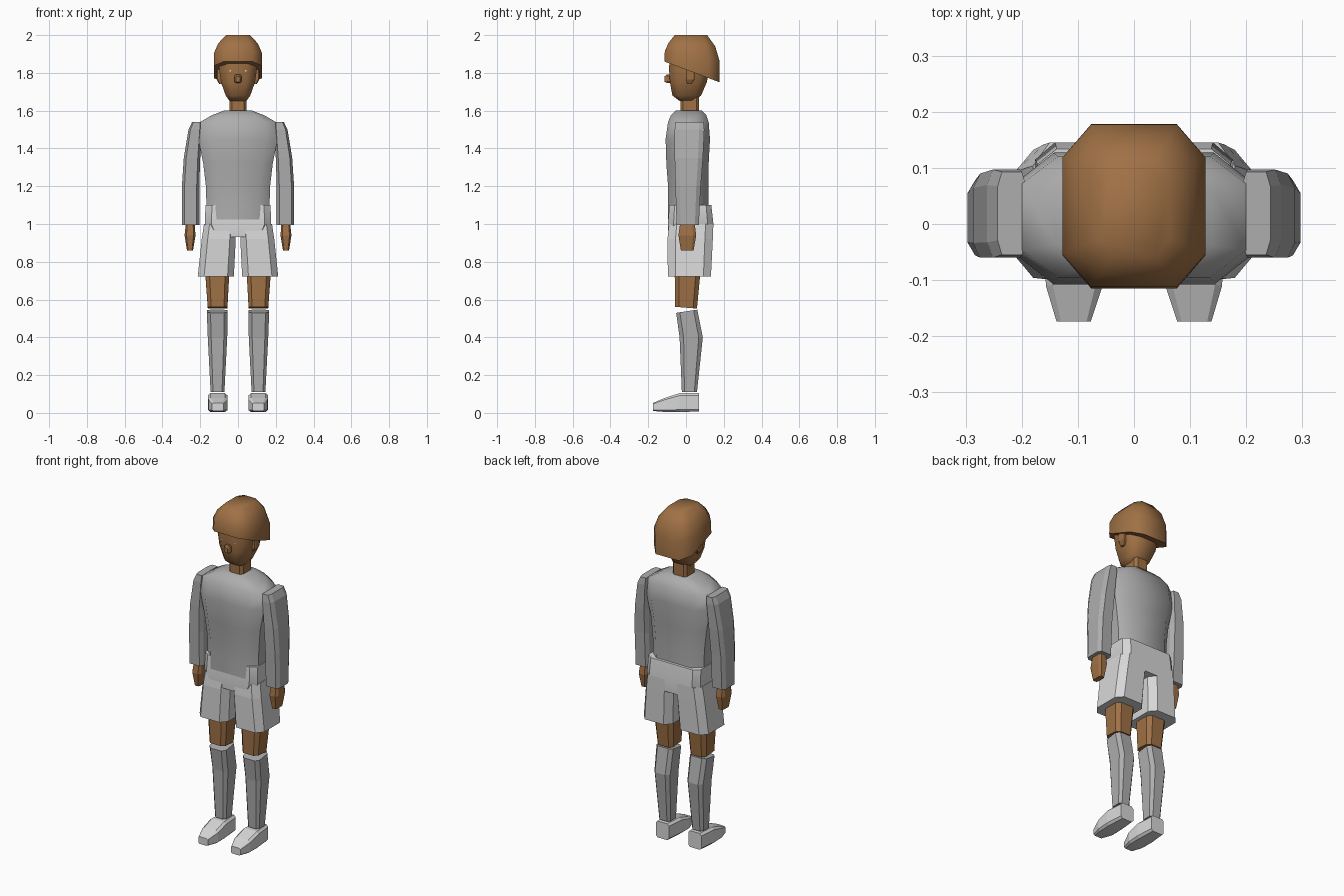
import bpy, bmesh, math


def material(name, rgb):
    m = bpy.data.materials.new(name)
    m.diffuse_color = (*rgb, 1)
    return m


SKIN = material("brown skin", (0.35, 0.165, 0.06))
HAIR = material("brown hair", (0.35, 0.165, 0.06))
SHIRT = material("grey cloth", (0.42, 0.42, 0.42))
SHORTS = material("light grey cloth", (0.68, 0.68, 0.68))


def section(x0, x1, y0, y1, cx, cy):
    """Rectangle with corners cut by a fraction of its half size."""
    mx, my, hx, hy = (x0 + x1) / 2, (y0 + y1) / 2, (x1 - x0) / 2, (y1 - y0) / 2
    a, b = 1 - cx, 1 - cy
    pts = [(1, -b), (1, b), (a, 1), (-a, 1), (-1, b), (-1, -b), (-a, -1), (a, -1)]
    return [(mx + hx * u, my + hy * v) for u, v in pts]


def loft(name, rings, mat, cut=(0.35, 0.35), mirror=False, smooth=None, along_y=False):
    """Skin rings of (level, x0, x1, y0, y1[, slope]); slope tilts a ring along y."""
    bm = bmesh.new()
    loops = []
    for level, x0, x1, y0, y1, *slope in rings:
        s = slope[0] if slope else 0
        mid = (y0 + y1) / 2
        loop = []
        for x, y in section(x0, x1, y0, y1, *cut):
            z = level + s * (y - mid)
            loop.append(bm.verts.new((x, z, y) if along_y else (x, y, z)))
        loops.append(loop)
    for a, b in zip(loops, loops[1:]):
        for i in range(8):
            j = (i + 1) % 8
            bm.faces.new((a[i], a[j], b[j], b[i]))
    bm.faces.new(loops[0])
    bm.faces.new(loops[-1])
    bmesh.ops.recalc_face_normals(bm, faces=bm.faces)
    me = bpy.data.meshes.new(name)
    bm.to_mesh(me)
    bm.free()
    me.materials.append(mat)
    ob = bpy.data.objects.new(name, me)
    bpy.context.collection.objects.link(ob)
    if mirror:
        ob.modifiers.new("Mirror", "MIRROR").use_mirror_merge = False
    if smooth:
        bpy.ops.object.select_all(action="DESELECT")
        ob.select_set(True)
        bpy.context.view_layer.objects.active = ob
        bpy.ops.object.shade_smooth_by_angle(angle=math.radians(smooth))
    return ob


# Head and neck
loft("head", [
    (1.652, -0.045, 0.045, -0.035, 0.045),
    (1.68, -0.065, 0.065, -0.072, 0.08),
    (1.75, -0.09, 0.09, -0.085, 0.11),
    (1.82, -0.1, 0.1, -0.09, 0.125),
    (1.9, -0.1, 0.1, -0.085, 0.125),
], SKIN, (0.5, 0.4), smooth=50)
loft("neck", [
    (1.57, -0.046, 0.046, -0.03, 0.07),
    (1.70, -0.046, 0.046, -0.03, 0.07),
], SKIN, (0.3, 0.3))
loft("nose", [
    (-0.113, -0.011, 0.011, 1.752, 1.782),
    (-0.1, -0.018, 0.018, 1.746, 1.792),
    (-0.07, -0.018, 0.018, 1.746, 1.792),
], SKIN, along_y=True)
loft("ear", [
    (1.742, 0.08, 0.1, 0.005, 0.03),
    (1.765, 0.08, 0.113, 0.0, 0.045),
    (1.82, 0.085, 0.115, 0.0, 0.05),
], SKIN, mirror=True)

# Cap of hair with a rim sloping down to the back
loft("hair", [
    (1.805, -0.127, 0.127, -0.115, 0.178, -0.375),
    (1.89, -0.127, 0.127, -0.112, 0.177, -0.18),
    (1.95, -0.105, 0.105, -0.092, 0.155, -0.08),
    (2.0, -0.063, 0.063, -0.06, 0.112),
], HAIR, (0.4, 0.4), smooth=50)

# Shirt body
loft("shirt", [
    (0.985, -0.168, 0.168, -0.094, 0.118),
    (1.1, -0.167, 0.167, -0.094, 0.118),
    (1.2, -0.17, 0.17, -0.095, 0.118),
    (1.32, -0.184, 0.184, -0.104, 0.12),
    (1.45, -0.21, 0.21, -0.108, 0.127),
    (1.54, -0.2, 0.2, -0.095, 0.12),
    (1.575, -0.14, 0.14, -0.08, 0.108),
    (1.6, -0.075, 0.075, -0.055, 0.085),
], SHIRT, (0.32, 0.45), smooth=45)

# Sleeves and hands
loft("sleeve", [
    (0.995, 0.205, 0.297, -0.05, 0.068),
    (1.2, 0.205, 0.297, -0.056, 0.078),
    (1.35, 0.2, 0.287, -0.06, 0.09),
    (1.5, 0.192, 0.262, -0.06, 0.097),
    (1.54, 0.192, 0.243, -0.055, 0.093),
], SHIRT, (0.3, 0.35), mirror=True)
loft("hand", [
    (0.86, 0.238, 0.27, -0.027, 0.04),
    (0.94, 0.225, 0.283, -0.04, 0.054),
    (1.01, 0.23, 0.275, -0.03, 0.045),
], SKIN, mirror=True)

# Shorts: waist and flared legs
loft("shorts_waist", [
    (0.93, -0.14, 0.14, -0.092, 0.142),
    (1.0, -0.176, 0.176, -0.096, 0.145),
    (1.1, -0.172, 0.172, -0.088, 0.134),
], SHORTS, (0.2, 0.25), smooth=35)
loft("shorts_leg", [
    (0.722, 0.022, 0.213, -0.096, 0.132),
    (0.92, 0.012, 0.192, -0.098, 0.142),
    (1.0, 0.012, 0.18, -0.09, 0.145),
], SHORTS, (0.35, 0.35), mirror=True)

# Thighs, socks and shoes
loft("thigh", [
    (0.557, 0.056, 0.16, -0.058, 0.058, -0.08),
    (0.76, 0.045, 0.175, -0.06, 0.078),
], SKIN, mirror=True)
loft("sock", [
    (0.11, 0.072, 0.145, -0.022, 0.058),
    (0.4, 0.057, 0.16, -0.034, 0.089),
    (0.538, 0.055, 0.165, -0.052, 0.06, 0.15),
], SHIRT, mirror=True)
loft("shoe", [
    (-0.174, 0.077, 0.138, 0.01, 0.053),
    (-0.11, 0.056, 0.157, 0.005, 0.08),
    (-0.035, 0.055, 0.16, 0.005, 0.104),
    (0.07, 0.064, 0.15, 0.007, 0.104),
], SHORTS, (0.25, 0.25), mirror=True, along_y=True)

# Eyes: thin plates just in front of the face
loft("eye", [
    (-0.0905, 0.036, 0.046, 1.808, 1.814),
    (-0.085, 0.036, 0.046, 1.808, 1.814),
], SHORTS, mirror=True, along_y=True)
